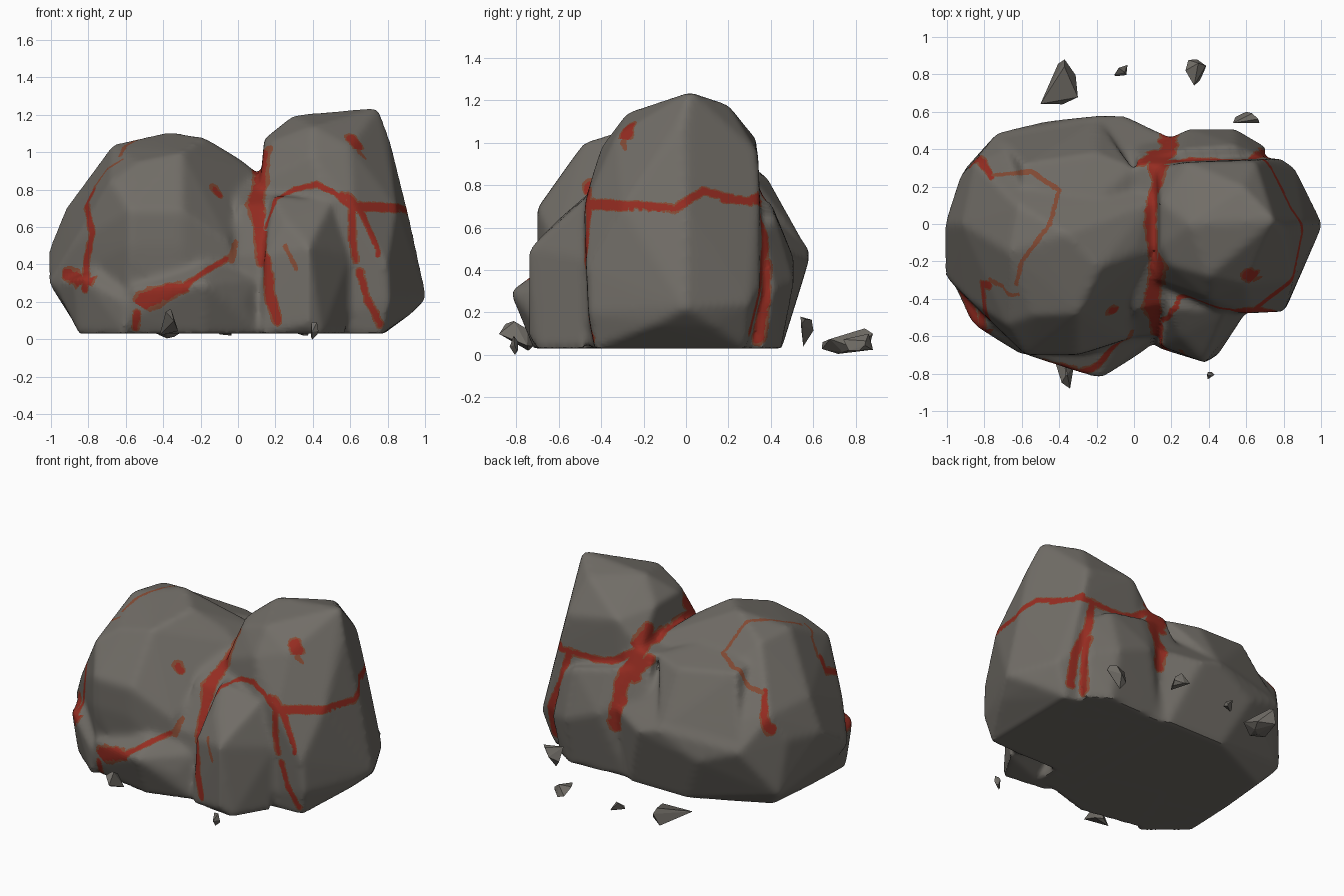
import bpy
import bmesh
import random
from mathutils import Vector, noise, kdtree
from mathutils.bvhtree import BVHTree

random.seed(4)
default_cube = bpy.data.objects.get("Cube")
if default_cube:
    bpy.data.objects.remove(default_cube, do_unlink=True)


def make_material(name, red, green, blue):
    material = bpy.data.materials.new(name)
    material.use_nodes = True
    colour = (red, green, blue, 1)
    material.diffuse_color = colour
    material.node_tree.nodes["Principled BSDF"].inputs["Base Color"].default_value = colour
    return material


stone = make_material("grey stone", .165, .153, .135)
molten = make_material("molten red", .3, .025, .015)
ember = make_material("ember orange", .23, .07, .035)


def add_hull(bm, corners):
    """Add the convex chunk spanned by some corners."""
    verts = [bm.verts.new(corner) for corner in corners]
    result = bmesh.ops.convex_hull(bm, input=verts)
    loose = {v for v in result["geom_interior"] + result["geom_unused"]
             if isinstance(v, bmesh.types.BMVert)}
    bmesh.ops.delete(bm, geom=list(loose), context="VERTS")


def make_object(name, bm):
    bmesh.ops.recalc_face_normals(bm, faces=bm.faces)
    mesh = bpy.data.meshes.new(name)
    bm.to_mesh(mesh)
    bm.free()
    thing = bpy.data.objects.new(name, mesh)
    bpy.context.collection.objects.link(thing)
    for material in (stone, molten, ember):
        mesh.materials.append(material)
    return thing


def make_boulder(name, chunks):
    """Fuse convex chunks into one softly worn boulder."""
    bm = bmesh.new()
    for chunk in chunks:
        add_hull(bm, [Vector(c) / 100 for c in chunk])
    boulder = make_object(name, bm)
    remesh = boulder.modifiers.new("fuse", "REMESH")
    remesh.mode = "VOXEL"
    remesh.voxel_size = .018
    graph = bpy.context.evaluated_depsgraph_get()
    fused = bpy.data.meshes.new_from_object(boulder.evaluated_get(graph))
    boulder.modifiers.clear()
    bm = bmesh.new()
    bm.from_mesh(fused)
    bpy.data.meshes.remove(fused)
    # The flat underside keeps its height
    for _ in range(5):
        for is_base in (True, False):
            verts = [v for v in bm.verts if (v.co.z < .042) == is_base]
            bmesh.ops.smooth_vert(bm, verts=verts, factor=.5, use_axis_x=True,
                                  use_axis_y=True, use_axis_z=not is_base)
    return boulder, bm


# Chunk corners, in hundredths of a unit
dome = [
    (-84, -20, 3), (-80, 22, 3), (-32, 45, 3), (10, 45, 3), (10, -58, 3),
    (-30, -66, 3), (-60, -62, 3), (-101, -28, 30), (-101, 0, 48),
    (-90, 30, 14), (-93, 25, 50), (-85, 33, 67), (-73, 49, 45), (-47, 55, 35),
    (-20, 58, 50), (-5, 58, 45), (20, 46, 50), (-92, 0, 70), (-89, -40, 50),
    (-68, -54, 85), (-67, -15, 104), (-62, 10, 102), (-48, -18, 106),
    (-36, -5, 111), (-18, -23, 108), (0, -14, 97), (10, 12, 89), (10, -15, 89),
    (-30, -48, 100), (-54, -49, 95), (-58, -70, 69), (-58, -70, 50),
    (-30, -70, 69), (-30, -70, 50), (-5, -62, 52)]
dome_back = [(-20, 38, 84), (-60, 32, 89), (-20, 57, 50), (-73, 48, 45), (-35, 0, 98),
             (-60, 0, 95), (0, 30, 85), (0, 0, 85), (0, 0, 40)]
ledge = [
    (-18, -83, 30), (-58, -70, 27), (-58, -69, 12), (-62, -64, 3), (-18, -72, 3),
    (12, -63, 3), (11, -59, 32), (-20, -56, 50), (-50, -50, 34), (-45, -20, 3),
    (-5, -30, 3), (2, -70, 20), (0, -45, 50), (-58, -40, 27)]
side_spur = [
    (-88, -51, 32), (-83, -56, 33), (-85, -48, 3), (-60, -69, 3), (-84, -20, 3),
    (-60, -70, 20), (-70, -50, 42), (-99, -26, 30), (-50, -30, 3), (-50, -40, 40)]
seam_core = [
    (0, -62, 3), (25, -62, 3), (0, 44, 3), (30, 42, 3), (0, -60, 45),
    (22, -57, 45), (0, -46, 72), (22, -42, 72), (2, -22, 86), (20, -20, 86),
    (2, 32, 85), (20, 32, 85), (0, 47, 48), (25, 46, 48)]
tower = [
    (15, -45, 3), (15, 34, 3), (77, -43, 3), (78, 28, 3), (101, 0, 22),
    (93, -15, 14), (92, 12, 14), (81, -46, 20), (80, -47, 40), (62, -48, 70),
    (86, 30, 24), (79, 35, 32), (70, 35, 72), (91, 0, 68), (85, -30, 70),
    (81, -2, 108), (75, 2, 124), (30, 0, 120), (14, -12, 107), (19, -22, 106),
    (14, 12, 107), (28, 33, 102), (58, 20, 118), (65, 34, 95), (40, -28, 114),
    (40, -40, 98), (60, -33, 103), (45, -46, 78), (12, -30, 85), (12, 30, 85)]
tower_back = [
    (54, 51, 35), (30, 51, 45), (19, 46, 50), (55, 45, 3), (15, 42, 3),
    (69, 36, 3), (71, 41, 30), (66, 37, 58), (54, 42, 66), (28, 40, 72),
    (14, 37, 74), (15, 20, 74), (30, 20, 72), (55, 20, 66), (60, 10, 3)]
buttress = [
    (38, -74, 50), (38, -74, 8), (45, -70, 3), (24, -66, 3), (12, -66, 3),
    (14, -65, 45), (25, -60, 64), (58, -48, 3), (60, -47, 45), (50, -47, 74),
    (18, -45, 77), (20, -30, 77), (45, -30, 74), (20, -20, 40)]

boulder, rock = make_boulder("split_boulder", [
    dome, dome_back, ledge, side_spur, seam_core, tower, tower_back, buttress])
tree = BVHTree.FromBMesh(rock)

# Each direction maps two path coordinates to a ray
rays = {
    "front": (lambda a, b: (a, -3, b), (0, 1, 0)),
    "back": (lambda a, b: (a, 3, b), (0, -1, 0)),
    "side": (lambda a, b: (3, a, b), (-1, 0, 0)),
    "top": (lambda a, b: (a, b, 3), (0, 0, -1))}
crack_points = []


def crack(direction, path, start, end, glow=False):
    """Project a path onto the rock; its half width runs from start to end."""
    origin, ray = rays[direction]
    path = [Vector(p) / 100 for p in path]
    legs = len(path) - 1
    for leg, (p, q) in enumerate(zip(path, path[1:])):
        steps = max(2, int((q - p).length / .008))
        for step in range(steps + 1):
            t = step / steps
            a, b = p.lerp(q, t)
            hit = tree.ray_cast(Vector(origin(a, b)), Vector(ray))[0]
            if hit is not None:
                width = start + (end - start) * (leg + t) / legs
                crack_points.append((hit, width, glow))


# Seam between the two halves
crack("front", [(14, 98), (12, 85), (9, 72), (12, 60), (14, 45), (17, 25), (21, 10)], .045, .026)
crack("top", [(11, 38), (12, 20), (8, 0), (12, -20), (10, -35), (13, -60)], .035, .03)
crack("top", [(4, 33), (16, 39)], .035, .035)
crack("back", [(13, 93), (15, 80), (19, 66), (18, 55), (20, 38)], .05, .04)
# Belt around the tower and its branches
crack("front", [(15, 60), (20, 75), (30, 80), (42, 83), (52, 78), (61, 70), (90, 69)], .013, .015)
crack("side", [(-45, 72), (-30, 71), (-5, 69), (8, 77), (30, 72), (34, 75)], .018, .018)
crack("back", [(80, 73), (62, 72), (42, 72), (30, 74), (15, 84)], .016, .022)
crack("front", [(61, 72), (61, 55), (63, 42)], .022, .014)
crack("side", [(-46, 80), (-46, 66), (-47, 45)], .025, .012)
crack("front", [(65, 36), (69, 22), (76, 8)], .018, .018)
crack("back", [(62, 72), (68, 50), (76, 30), (76, 12)], .022, .03)
crack("side", [(38, 43), (37, 25), (34, 8)], .02, .03)
crack("front", [(61, 107), (64, 103)], .036, .034)
crack("front", [(65, 100), (68, 97)], .02, .012, glow=True)
crack("front", [(25, 50), (31, 38)], .014, .014, glow=True)
# Cracks on the dome
crack("front", [(-55, 6), (-54, 14)], .015, .02)
crack("front", [(-50, 21), (-40, 25), (-29, 28)], .05, .032)
crack("front", [(-28, 29), (-18, 36), (-6, 43)], .02, .014)
crack("front", [(-4, 43), (-1, 52)], .03, .015, glow=True)
crack("front", [(-92, 35), (-81, 31)], .03, .045)
crack("front", [(-82, 27), (-81, 42), (-78, 57), (-81, 72), (-77, 80)], .022, .02)
crack("front", [(-77, 81), (-70, 91), (-62, 96)], .018, .01, glow=True)
crack("top", [(-76, 26), (-55, 28), (-40, 18), (-45, 0), (-60, -20), (-63, -32)],
      .018, .012, glow=True)
crack("back", [(-76, 79), (-80, 70), (-86, 58)], .014, .03)

kd = kdtree.KDTree(len(crack_points))
for index, point in enumerate(crack_points):
    kd.insert(point[0], index)
kd.balance()


def paint(face):
    """Pick stone, molten or ember by ragged distance to the nearest crack."""
    centre = face.calc_center_median()
    _, index, distance = kd.find(centre)
    _, width, glow = crack_points[index]
    ragged = noise.noise(centre * 28)
    patchy = noise.noise(centre * 9)
    if distance < width * (.9 + .4 * ragged):
        return 2 if glow else 1
    rim = width * (1.2 + .3 * ragged + .8 * max(patchy, 0))
    return 2 if distance < rim and not glow else 0


# Finer faces along the cracks take the colours
near = {e for f in rock.faces if kd.find(f.calc_center_median())[2] < .08 for e in f.edges}
bmesh.ops.subdivide_edges(rock, edges=list(near), cuts=2, use_grid_fill=True)
bmesh.ops.recalc_face_normals(rock, faces=rock.faces)
for face in rock.faces:
    face.material_index = paint(face)
rock.to_mesh(boulder.data)
rock.free()
bpy.ops.object.select_all(action="DESELECT")
boulder.select_set(True)
bpy.context.view_layer.objects.active = boulder
bpy.ops.object.shade_smooth_by_angle(angle=.7)

# Loose chips on the ground: centre and half size in hundredths
chips = [
    ((-40, 76, 6.5), (10, 12, 6)), ((-7, 82, 5), (3.5, 3, 3)),
    ((33, 81, 6), (5.5, 7, 4)), ((60, 57, 11), (7, 3, 7)),
    ((-37, -80, 9), (5, 8, 7)), ((41, -81, 4.5), (2, 2, 4.5))]
for number, (centre, half) in enumerate(chips, 1):
    points = [Vector([random.gauss(0, 1) for _ in range(3)]).normalized() for _ in range(9)]
    for axis in range(3):
        low = min(p[axis] for p in points)
        high = max(p[axis] for p in points)
        for p in points:
            p[axis] = (centre[axis] + half[axis] * (2 * (p[axis] - low) / (high - low) - 1)) / 100
    bm = bmesh.new()
    add_hull(bm, points)
    make_object("stone_chip_%d" % number, bm)
